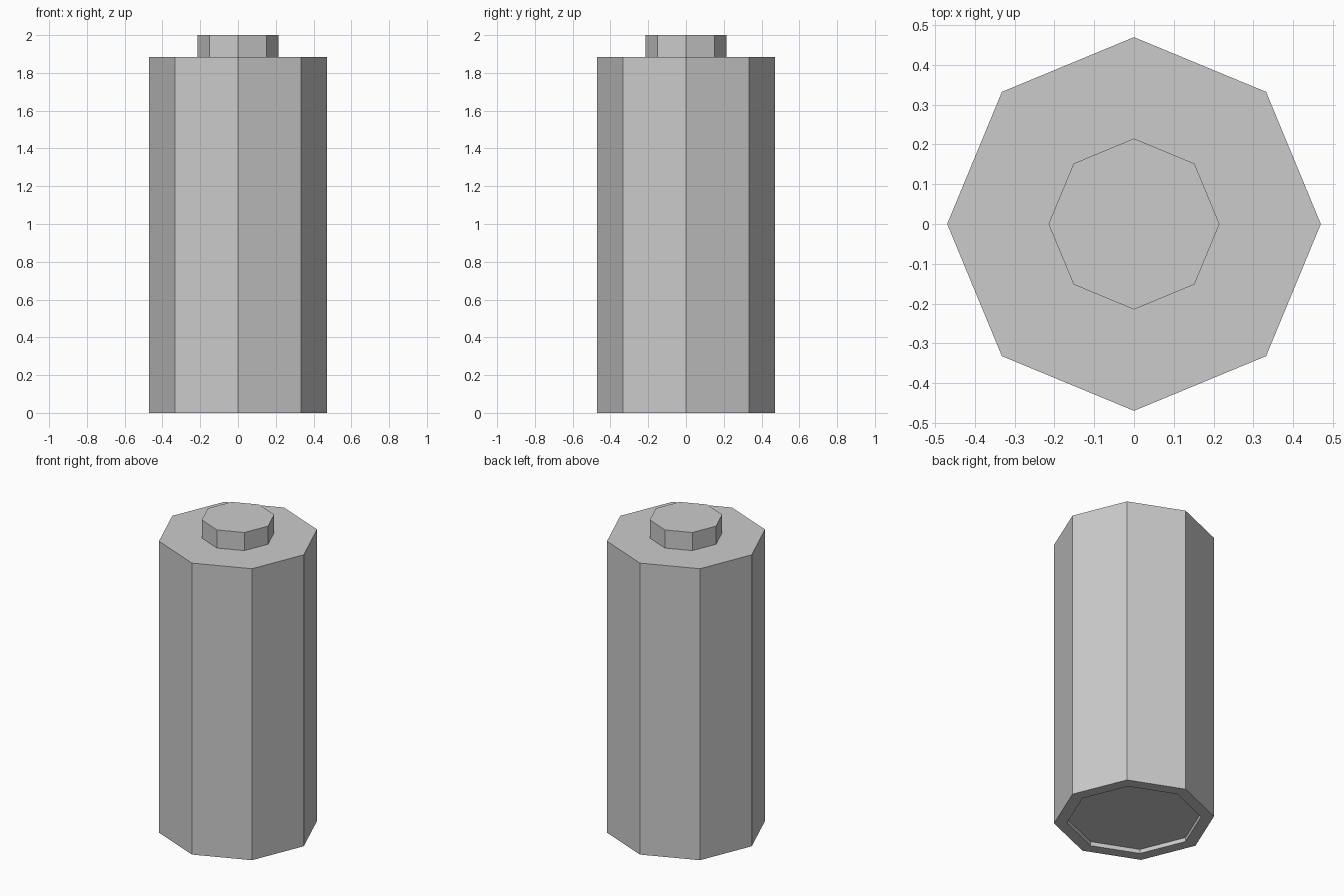
import bpy, bmesh
from math import cos, sin, tau

if "Cube" in bpy.data.objects:
    bpy.data.objects.remove(bpy.data.objects["Cube"])

SIDES = 8


def lathe(name, profile):
    """Sweep a (radius, z) profile into a faceted solid, capped at both ends."""
    bm = bmesh.new()
    rings = [[bm.verts.new((r * cos(tau * i / SIDES), r * sin(tau * i / SIDES), z))
              for i in range(SIDES)] for r, z in profile]
    for low, high in zip(rings, rings[1:]):
        for i in range(SIDES):
            j = (i + 1) % SIDES
            bm.faces.new((low[i], low[j], high[j], high[i]))
    bm.faces.new(rings[0][::-1])
    bm.faces.new(rings[-1])
    bmesh.ops.recalc_face_normals(bm, faces=bm.faces)
    mesh = bpy.data.meshes.new(name)
    bm.to_mesh(mesh)
    bm.free()
    obj = bpy.data.objects.new(name, mesh)
    bpy.context.collection.objects.link(obj)
    return obj


# Battery: recessed base, base rim, casing, shoulder and raised terminal
lathe("battery", [
    (0.394, 0.027), (0.394, 0.0), (0.47, 0.0),
    (0.47, 1.883), (0.215, 1.883), (0.215, 2.0),
])
